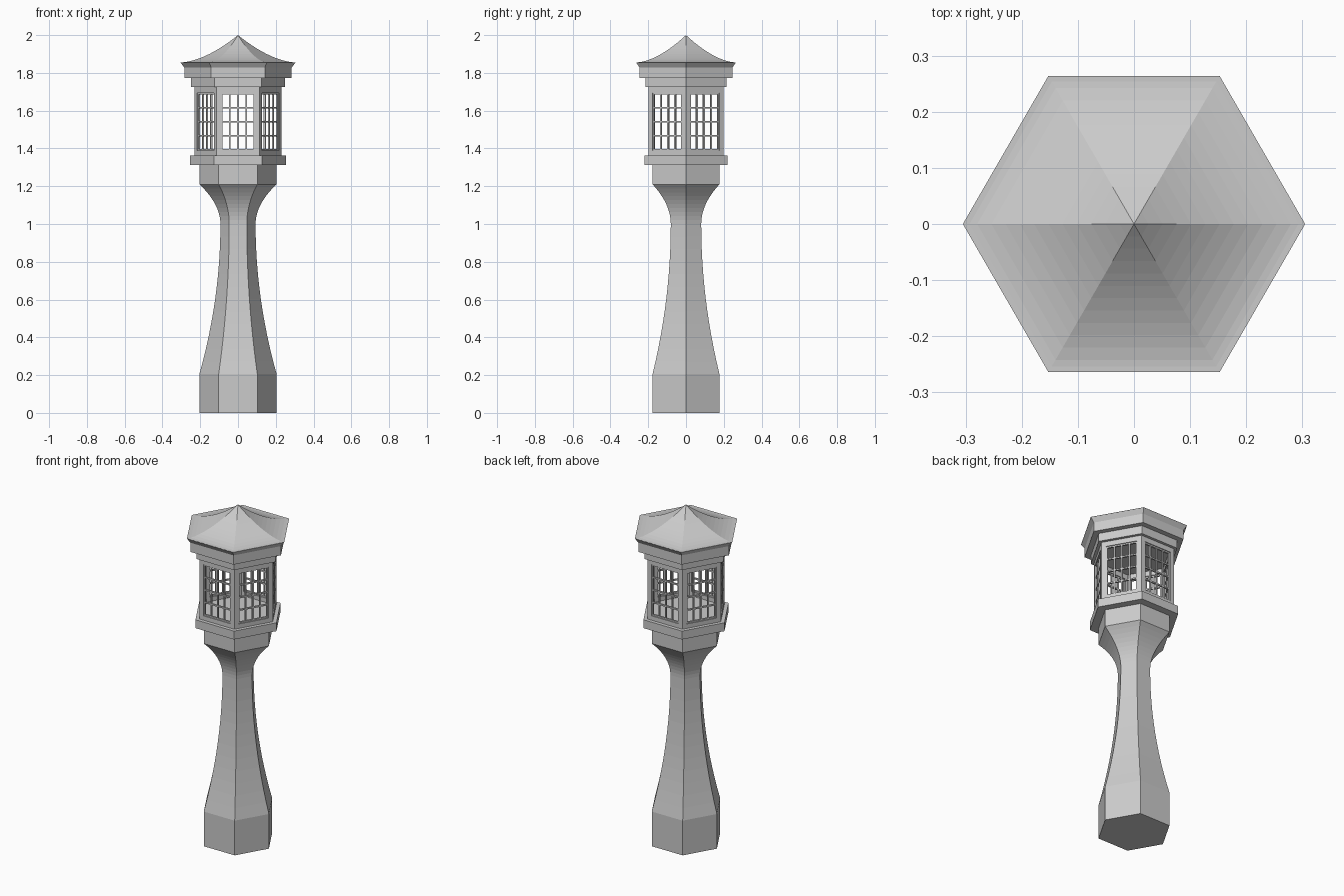
import bpy, bmesh
from math import cos, sin, pi
from mathutils import Matrix, Vector

if "Cube" in bpy.data.objects:
    bpy.data.objects.remove(bpy.data.objects["Cube"])

SIDES = 6
COS30 = cos(pi / 6)


def hex_pt(r, k, z):
    a = k * pi / 3
    return Vector((r * cos(a), r * sin(a), z))


def finish(bm, name):
    bmesh.ops.recalc_face_normals(bm, faces=bm.faces)
    me = bpy.data.meshes.new(name)
    bm.to_mesh(me)
    bm.free()
    ob = bpy.data.objects.new(name, me)
    bpy.context.collection.objects.link(ob)
    return ob


def hex_lathe(name, profile):
    """Six-sided solid from (corner radius, z) pairs, bottom to top."""
    bm = bmesh.new()
    rings = []
    for r, z in profile:
        if r < 1e-5:
            rings.append([bm.verts.new((0, 0, z))])
        else:
            rings.append([bm.verts.new(hex_pt(r, k, z)) for k in range(SIDES)])
    for a, b in zip(rings, rings[1:]):
        for k in range(SIDES):
            j = (k + 1) % SIDES
            if len(b) == 1:
                bm.faces.new((a[k], a[j], b[0]))
            else:
                bm.faces.new((a[k], a[j], b[j], b[k]))
    for ring in (rings[0], rings[-1]):
        if len(ring) > 1:
            bm.faces.new(ring)
    return finish(bm, name)


# Pedestal: plinth, concave taper, flared capital
R, NECK = 0.204, 0.093
post = [(R, 0), (R, 0.207)]
post += [(NECK + (R - NECK) * (1 - i / 12) ** 2, 0.207 + 0.793 * i / 12) for i in range(1, 13)]
post += [(NECK + (R - NECK) * (i / 10) ** 2, 1.0 + 0.21 * i / 10) for i in range(1, 11)]
post += [(R, 1.312)]
hex_lathe("pedestal", post)

# Ledges and cornice
hex_lathe("lantern_sill", [(0.254, 1.312), (0.254, 1.362)])
hex_lathe("lantern_lintel", [(0.249, 1.724), (0.249, 1.775)])
hex_lathe("cornice", [(0.284, 1.773), (0.284, 1.828), (0.305, 1.856)])

# Concave roof
N = 12
hex_lathe("roof", [(0.305 * (1 - i / N), 1.855 + 0.145 * (i / N) ** 1.7) for i in range(N + 1)])

# Lantern walls with a window opening in every face
RO, T = 0.230, 0.020
RI = RO - T / COS30
Z0, Z1 = 1.362, 1.724
HW, WZ0, WZ1 = 0.090, 1.388, 1.694

bm = bmesh.new()
for k in range(SIDES):
    loops = []
    for r in (RO, RI):
        p, q = hex_pt(r, k, 0), hex_pt(r, k + 1, 0)
        mid, d = (p + q) / 2, (q - p).normalized()
        up = Vector((0, 0, 1))
        outer = [p + up * Z0, q + up * Z0, q + up * Z1, p + up * Z1]
        hole = [mid + d * s * HW + up * z for s, z in ((-1, WZ0), (1, WZ0), (1, WZ1), (-1, WZ1))]
        loops.append(([bm.verts.new(v) for v in outer], [bm.verts.new(v) for v in hole]))
    (fo, fh), (bo, bh) = loops
    for i in range(4):
        j = (i + 1) % 4
        bm.faces.new((fo[i], fo[j], fh[j], fh[i]))
        bm.faces.new((bo[j], bo[i], bh[i], bh[j]))
        bm.faces.new((fh[i], fh[j], bh[j], bh[i]))
bmesh.ops.remove_doubles(bm, verts=bm.verts, dist=1e-5)
finish(bm, "lantern_walls")

# Window lattices: thin frame with a four by four grid
BAR, DEPTH = 0.008, 0.010
ZC, WH = (WZ0 + WZ1) / 2, WZ1 - WZ0
for k in range(SIDES):
    bm = bmesh.new()
    place = Matrix.Rotation(k * pi / 3 + pi / 6, 4, 'Z') @ Matrix.Translation((RO * COS30 - T / 2, 0, ZC))

    def bar(y, z, sy, sz):
        m = place @ Matrix.Translation((0, y, z)) @ Matrix.Diagonal((DEPTH, sy, sz, 1))
        bmesh.ops.create_cube(bm, size=1, matrix=m)

    for i in range(5):
        t = i / 4 - 0.5
        bar(t * (2 * HW - BAR), 0, BAR, WH)
        bar(0, t * (WH - BAR), 2 * HW, BAR)
    finish(bm, f"window_lattice_{k + 1}")
